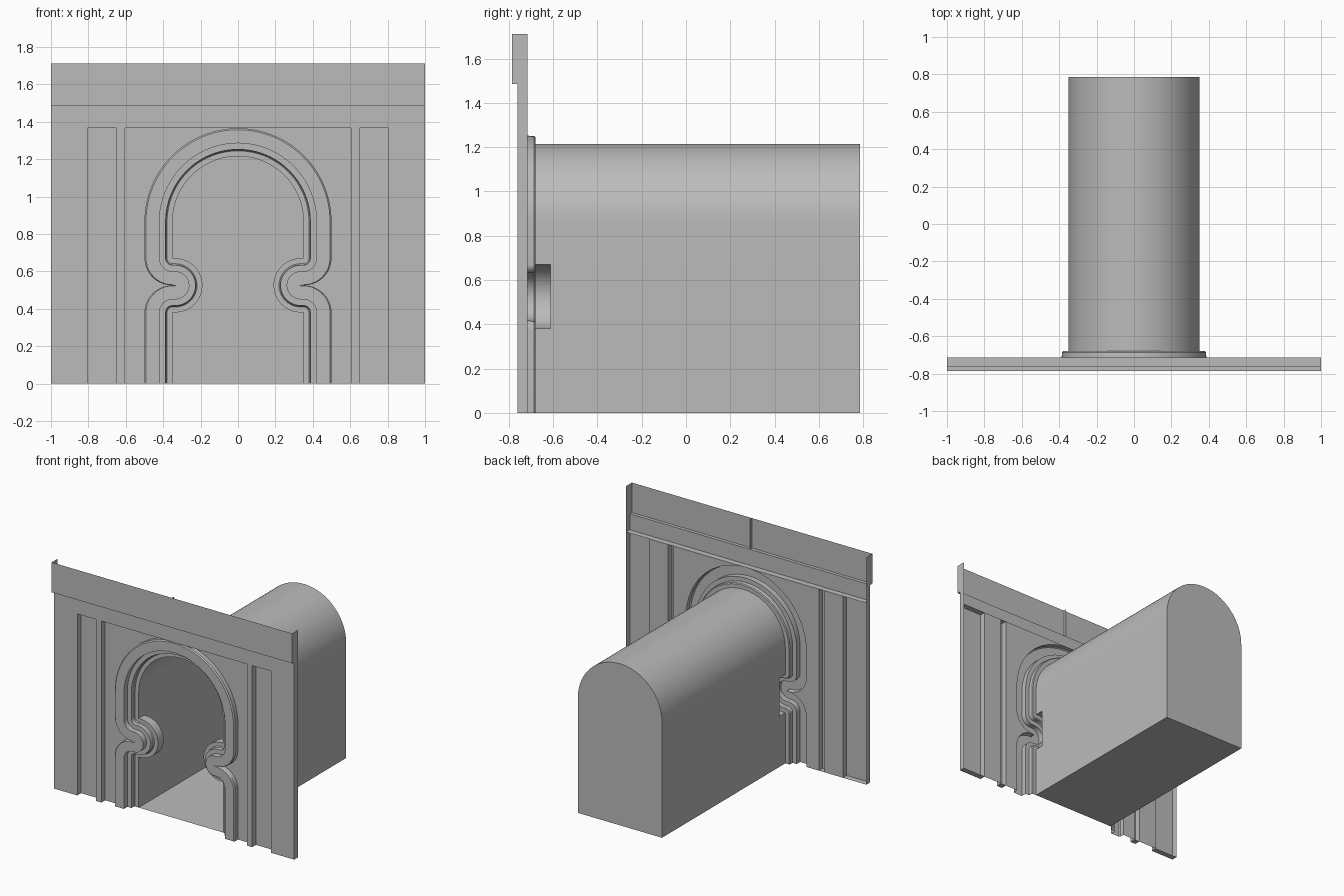
import bpy, bmesh, math

if "Cube" in bpy.data.objects:
    bpy.data.objects.remove(bpy.data.objects["Cube"], do_unlink=True)

stone = bpy.data.materials.new("plain_grey")
stone.use_nodes = True
GREY = (0.5, 0.5, 0.5, 1)
stone.diffuse_color = GREY
stone.node_tree.nodes["Principled BSDF"].inputs["Base Color"].default_value = GREY

# Main measurements
FRONT, PANEL, BOARD, REAR = -0.76, -0.715, -0.785, 0.785
RING = -0.68            # rear of the arch mouldings
KNOB = -0.613           # rear of the round knuckles
HALF, SPRING = 0.35, 0.865
LOW, HIGH = 0.38, 0.67  # knuckle bottom and top
MID, RAD = (LOW + HIGH) / 2, (HIGH - LOW) / 2
CX = 0.335              # knuckle centre
LEDGE, LINTEL, TOP = 1.365, 1.485, 1.71


def finish(name, bm, smooth=False):
    bmesh.ops.remove_doubles(bm, verts=bm.verts, dist=0.0004)
    bmesh.ops.recalc_face_normals(bm, faces=bm.faces)
    mesh = bpy.data.meshes.new(name)
    bm.to_mesh(mesh)
    bm.free()
    mesh.materials.append(stone)
    ob = bpy.data.objects.new(name, mesh)
    bpy.context.collection.objects.link(ob)
    if smooth:
        bpy.ops.object.select_all(action='DESELECT')
        ob.select_set(True)
        bpy.context.view_layer.objects.active = ob
        bpy.ops.object.shade_smooth_by_angle(angle=math.radians(35))
    return ob


def face(bm, pts):
    bm.faces.new([bm.verts.new(p) for p in pts])


def loft(bm, a, b, skip=()):
    for i in range(len(a) - 1):
        if i not in skip:
            face(bm, (a[i], a[i + 1], b[i + 1], b[i]))


def front_plate(bm, x0, x1, z0, z1, y):
    face(bm, ((x0, y, z0), (x1, y, z0), (x1, y, z1), (x0, y, z1)))


def side_plate(bm, x, y0, y1, z0, z1):
    face(bm, ((x, y0, z0), (x, y1, z0), (x, y1, z1), (x, y0, z1)))


def flat_plate(bm, x0, x1, y0, y1, z):
    face(bm, ((x0, y0, z), (x1, y0, z), (x1, y1, z), (x0, y1, z)))


def arc(cx, cz, rx, rz, a0, a1, n):
    angles = [math.radians(a0 + (a1 - a0) * i / n) for i in range(n + 1)]
    return [(cx + rx * math.cos(a), cz + rz * math.sin(a)) for a in angles]


def half_arch(d):
    """Arch outline at distance d outside the opening, ground to crown."""
    r, rise = max(RAD - d, 0), min(d, RAD)
    return ([(HALF + d, 0)]
            + arc(HALF, LOW, d, rise, 0, 90, 10)
            + arc(CX, MID, r, r, 270, 90, 20)
            + arc(HALF, HIGH, d, rise, -90, 0, 10)
            + arc(HALF - HALF, SPRING, HALF + d, HALF + d, 0, 90, 24))


def at(profile, y, side):
    return [(side * x, y, z) for x, z in profile]


SIDES = (1, -1)

# Stepped moulding round the opening: (distance outside opening, depth)
steps = [(0.15, PANEL), (0.15, FRONT + 0.012), (0.142, FRONT + 0.004),
         (0.07, FRONT + 0.004), (0.07, PANEL), (0.037, PANEL),
         (0.035, RING - 0.006), (0.029, RING), (0, RING)]
bm = bmesh.new()
for s in SIDES:
    rows = [at(half_arch(d), y, s) for d, y in steps]
    for a, b in zip(rows, rows[1:]):
        loft(bm, a, b)
bmesh.ops.dissolve_degenerate(bm, dist=0.0002, edges=bm.edges)
finish("arch_moulding", bm, True)

# Recessed panel round the arch
bm = bmesh.new()
for s in SIDES:
    outline = half_arch(0.15)
    loft(bm, at(outline, PANEL, s), at([(0.605, z) for x, z in outline], PANEL, s))
bmesh.ops.dissolve_degenerate(bm, dist=0.0002, edges=bm.edges)
finish("arch_panel", bm)

# Round knuckles inside the opening
bm = bmesh.new()
for s in SIDES:
    curve = [(HALF, LOW)] + arc(CX, MID, RAD, RAD, 270, 90, 20) + [(HALF, HIGH)]
    loft(bm, at(curve, RING, s), at(curve, KNOB, s))
    face(bm, at(curve, KNOB, s))
finish("knuckles", bm, True)

# Vaulted tunnel, open in the walls behind the knuckles
bm = bmesh.new()
vault = [(HALF, 0), (HALF, LOW), (HALF, HIGH)] + arc(0, SPRING, HALF, HALF, 0, 90, 24)
for s in SIDES:
    loft(bm, at(vault, RING, s), at(vault, KNOB, s), skip=(1,))
    loft(bm, at(vault, KNOB, s), at(vault, REAR, s))
face(bm, at(vault, REAR, 1) + at(vault[-2::-1], REAR, -1))
flat_plate(bm, -HALF, HALF, RING, REAR, 0)
finish("tunnel", bm, True)

# Raised pilasters, hollow at the back
for name, x0, x1 in (("outer_pilaster", 0.805, 1), ("inner_pilaster", 0.605, 0.65)):
    for side, s in (("left", 1), ("right", -1)):
        bm = bmesh.new()
        front_plate(bm, s * x0, s * x1, 0, LEDGE, FRONT)
        flat_plate(bm, s * x0, s * x1, FRONT, PANEL, 0)
        for x in (x0, x1):
            side_plate(bm, s * x, FRONT, PANEL, 0, LEDGE)
        finish(f"{name}_{side}", bm)

# Recessed strips between the pilasters
for side, s in (("left", 1), ("right", -1)):
    bm = bmesh.new()
    front_plate(bm, s * 0.65, s * 0.805, 0, LEDGE, PANEL)
    finish(f"recessed_strip_{side}", bm)

# Beam over the arch
bm = bmesh.new()
front_plate(bm, -1, 1, LEDGE, LINTEL, FRONT)
flat_plate(bm, -1, 1, FRONT, PANEL, LEDGE)
for s in SIDES:
    side_plate(bm, s, FRONT, PANEL, LEDGE, LINTEL)
finish("beam", bm)

# Top board with end returns and a central rib
bm = bmesh.new()
front_plate(bm, -1, 1, LINTEL, TOP, BOARD)
flat_plate(bm, -1, 1, BOARD, FRONT, LINTEL)
for s in SIDES:
    side_plate(bm, s, BOARD, PANEL, LINTEL, TOP)
side_plate(bm, 0, BOARD, FRONT, LINTEL, TOP)
finish("top_board", bm)
